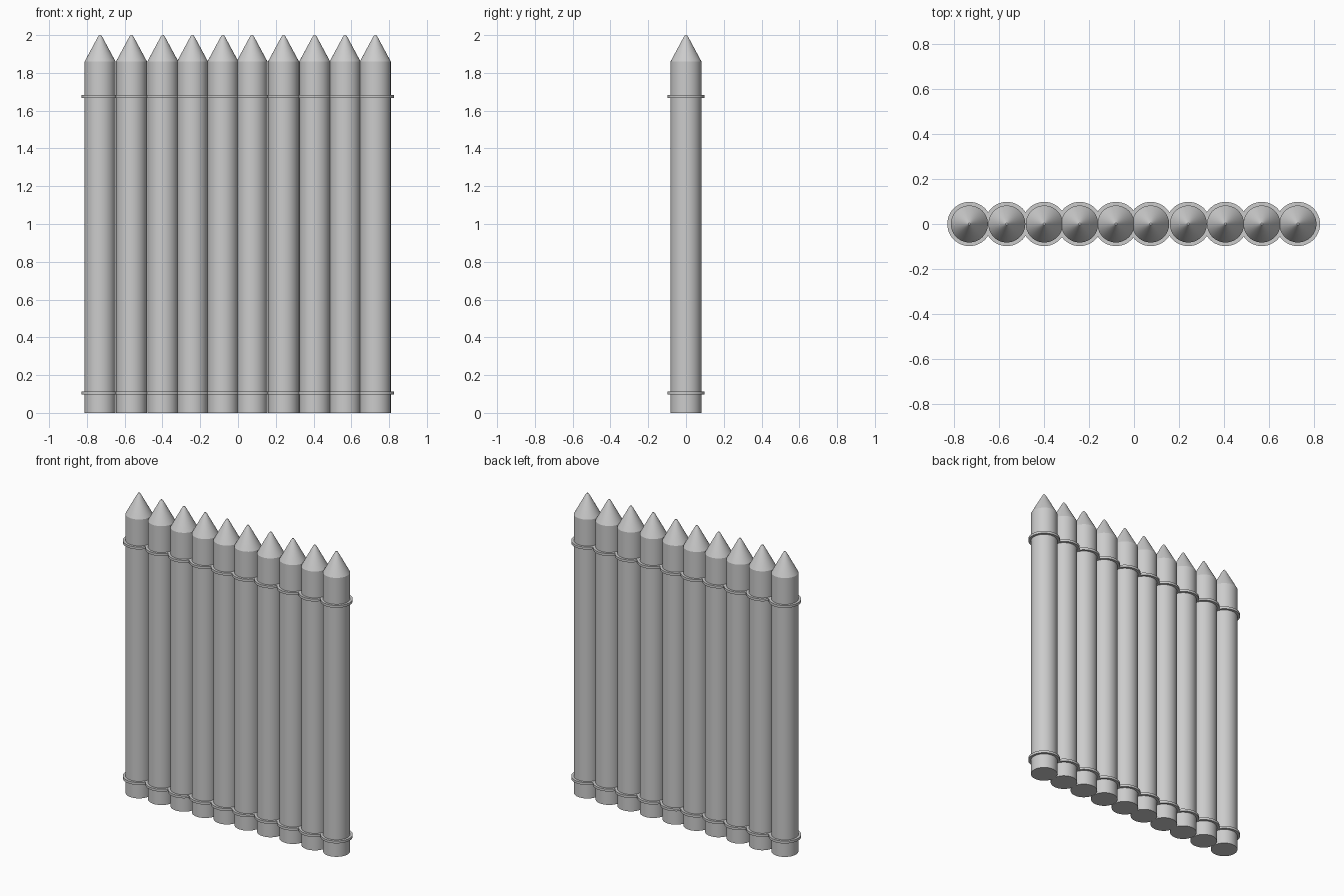
import bpy, bmesh, math

if "Cube" in bpy.data.objects:
    bpy.data.objects.remove(bpy.data.objects["Cube"])

SEG = 48
R = 0.082          # post radius
XS = [-0.73, -0.564, -0.398, -0.241, -0.08, 0.074, 0.241, 0.406, 0.567, 0.727]

wood = bpy.data.materials.new("plain_grey")
wood.diffuse_color = (0.6, 0.6, 0.6, 1)
wood.use_nodes = True
wood.node_tree.nodes["Principled BSDF"].inputs["Base Color"].default_value = wood.diffuse_color


def lathe(name, profile, x, closed=False):
    """Revolve (radius, z) points around a vertical axis at x."""
    bm = bmesh.new()
    rings = []
    for r, z in profile:
        rings.append([bm.verts.new((r * math.cos(2 * math.pi * i / SEG),
                                    r * math.sin(2 * math.pi * i / SEG), z))
                      for i in range(SEG)])
    pairs = list(zip(rings, rings[1:]))
    if closed:
        pairs.append((rings[-1], rings[0]))
    for a, b in pairs:
        for i in range(SEG):
            j = (i + 1) % SEG
            bm.faces.new((a[i], a[j], b[j], b[i]))
    if not closed:
        bm.faces.new(rings[0][::-1])
        bm.faces.new(rings[-1])
    bmesh.ops.recalc_face_normals(bm, faces=bm.faces)
    me = bpy.data.meshes.new(name)
    bm.to_mesh(me)
    bm.free()
    me.materials.append(wood)
    ob = bpy.data.objects.new(name, me)
    ob.location.x = x
    bpy.context.collection.objects.link(ob)
    bpy.ops.object.select_all(action='DESELECT')
    ob.select_set(True)
    bpy.context.view_layer.objects.active = ob
    bpy.ops.object.shade_smooth_by_angle(angle=math.radians(25))


for n, x in enumerate(XS, 1):
    # sharpened log with a slightly blunted tip
    lathe(f"post_{n}", [(R, 0), (R, 1.86), (0.012, 1.99), (0.005, 2.0)], x)
    # binding hoops near the bottom and top
    for label, z in (("lower", 0.105), ("upper", 1.676)):
        lathe(f"{label}_hoop_{n}",
              [(R - 0.004, z - 0.008), (0.098, z - 0.008),
               (0.098, z + 0.008), (R - 0.004, z + 0.008)], x, closed=True)
